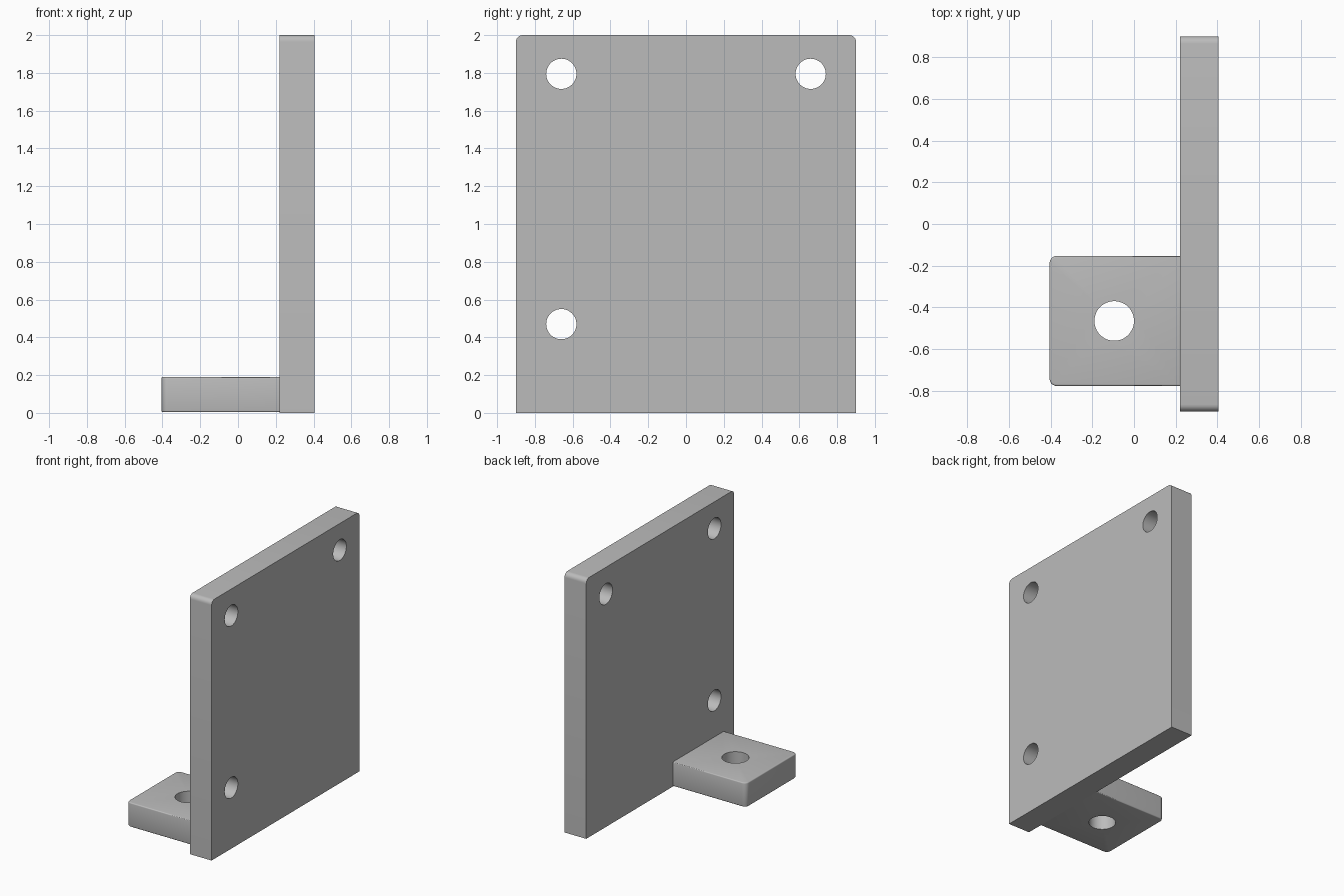
import bpy, bmesh, math
from mathutils import Vector, Matrix

cube = bpy.data.objects.get("Cube")
if cube:
    bpy.data.objects.remove(cube, do_unlink=True)

grey = bpy.data.materials.new("light_grey")
grey.use_nodes = True
colour = (0.5, 0.5, 0.5, 1)
grey.diffuse_color = colour
grey.node_tree.nodes["Principled BSDF"].inputs["Base Color"].default_value = colour


def make_object(name, bm):
    mesh = bpy.data.meshes.new(name)
    bm.to_mesh(mesh)
    bm.free()
    mesh.materials.append(grey)
    obj = bpy.data.objects.new(name, mesh)
    bpy.context.collection.objects.link(obj)
    return obj


def rounded_block(low, high, axis, keep, radius, rim=0):
    """Box with the chosen corners along one axis rounded, and optionally its rim."""
    low, high = Vector(low), Vector(high)
    size = high - low
    bm = bmesh.new()
    bmesh.ops.create_cube(bm, size=1, matrix=Matrix.Translation((low + high) / 2) @ Matrix.Diagonal((*size, 1)))

    def along(e):
        d = e.verts[0].co - e.verts[1].co
        return abs(d[axis]) > 0.99 * d.length

    corners = [e for e in bm.edges if along(e) and keep((e.verts[0].co + e.verts[1].co) / 2)]
    bmesh.ops.bevel(bm, geom=corners, offset=radius, segments=6, profile=0.5, affect='EDGES')
    if rim:
        caps = [f for f in bm.faces if abs(f.normal[axis]) > 0.99]
        edges = list({e for f in caps for e in f.edges})
        bmesh.ops.bevel(bm, geom=edges, offset=rim, segments=3, profile=0.5, affect='EDGES')
    return bm


def drill(obj, centre, radius, rotation):
    """Cut a round through hole."""
    bm = bmesh.new()
    bmesh.ops.create_cone(bm, cap_ends=True, segments=48, radius1=radius, radius2=radius, depth=0.6,
                          matrix=Matrix.Translation(centre) @ rotation)
    cutter = make_object("hole_cutter", bm)
    cutter.hide_render = True
    mod = obj.modifiers.new("hole", 'BOOLEAN')
    mod.operation = 'DIFFERENCE'
    mod.solver = 'EXACT'
    mod.object = cutter
    bpy.context.view_layer.objects.active = obj
    bpy.ops.object.modifier_apply(modifier=mod.name)
    bpy.data.objects.remove(cutter, do_unlink=True)


def smooth(obj):
    bpy.ops.object.select_all(action='DESELECT')
    obj.select_set(True)
    bpy.context.view_layer.objects.active = obj
    bpy.ops.object.shade_smooth_by_angle(angle=math.radians(35))


# Upright plate: rounded top corners and three mounting holes
plate = make_object("upright_plate", rounded_block(
    (0.22, -0.9, 0), (0.405, 0.9, 2), 0, lambda c: c.z > 1, 0.035))
sideways = Matrix.Rotation(math.pi / 2, 4, 'Y')
for y, z in ((-0.66, 0.47), (-0.66, 1.795), (0.66, 1.795)):
    drill(plate, (0.31, y, z), 0.08, sideways)
smooth(plate)

# Foot tab: rounded free corners, softened rim and one vertical hole
tab = make_object("foot_tab", rounded_block(
    (-0.405, -0.777, 0.004), (0.225, -0.153, 0.19), 2, lambda c: c.x < 0, 0.035, 0.008))
drill(tab, (-0.095, -0.465, 0.1), 0.095, Matrix.Identity(4))
smooth(tab)
